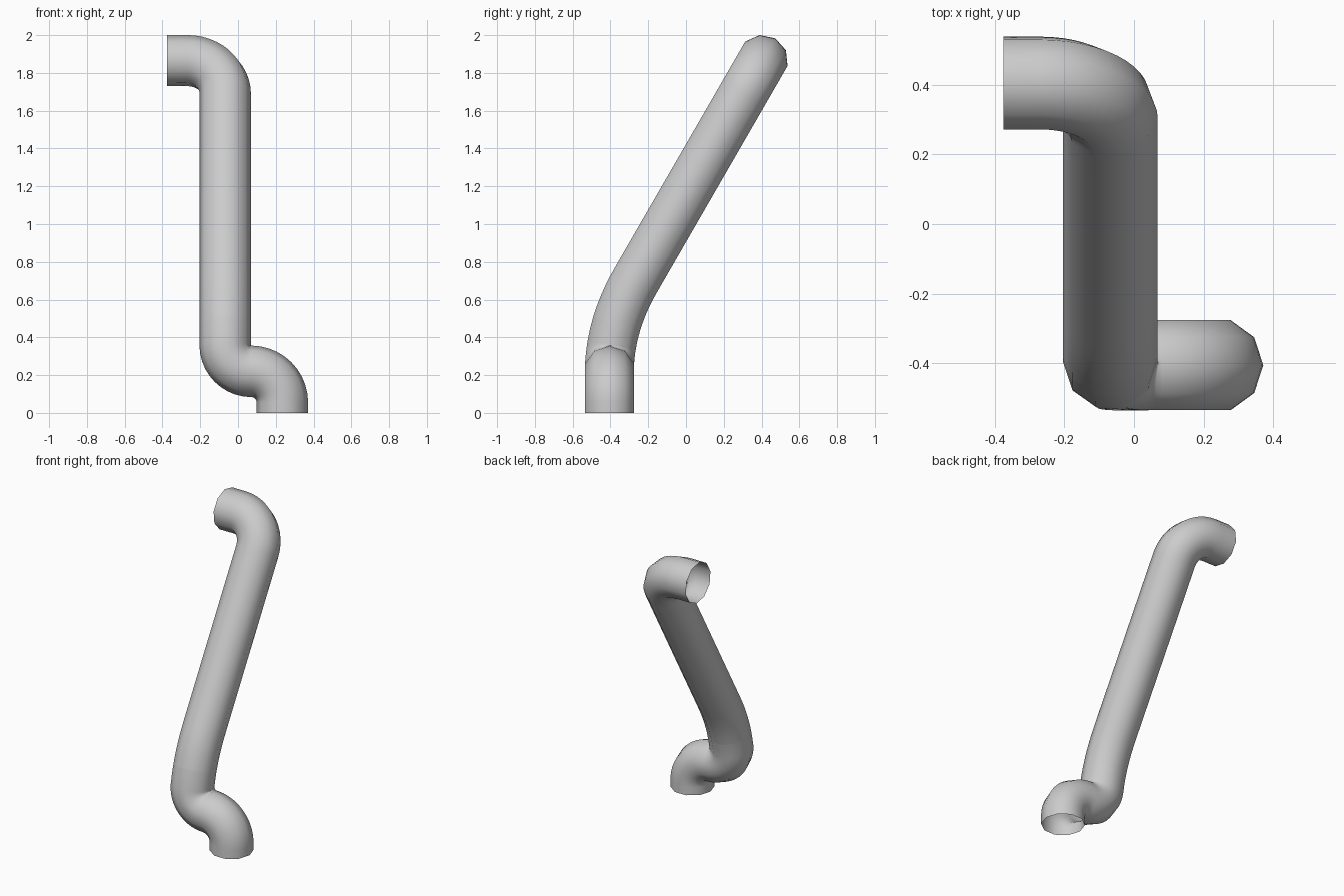
import bpy, bmesh
from math import sin, cos, pi, atan
from mathutils import Vector

if "Cube" in bpy.data.objects:
    bpy.data.objects.remove(bpy.data.objects["Cube"])

R, SIDES = 0.136, 10
BASE_Y, LEAN_Z, BLEND, SLOPE = -0.405, 0.22, 0.484, 0.577


def lean(z):
    """Side-view y position and slope of the pipe axis at height z."""
    u = max(0.0, z - LEAN_Z)
    a = SLOPE / (2 * BLEND)
    if u < BLEND:
        return BASE_Y + a * u * u, 2 * a * u
    return BASE_Y + a * BLEND ** 2 + SLOPE * (u - BLEND), SLOPE


def arc(cx, cz, rx, rz, a0, a1, n):
    return [(cx + rx * cos(a0 + (a1 - a0) * i / n),
             cz + rz * sin(a0 + (a1 - a0) * i / n)) for i in range(n + 1)]


# Front-view (x, z) axis of each pipe section; sections share their end rings
AX = -0.068
sections = [
    ("lower_bend", [(0.235, 0.0)] + arc(0.07, 0.055, 0.165, 0.165, 0, pi / 2, 10)
        + arc(0.070, 0.358, 0.138, 0.138, -pi / 2, -pi, 10)[1:] + [(AX, 0.415), (AX, 0.4725)]),
    ("lean_sleeve", [(AX, 0.4725 + 0.2825 * i / 6) for i in range(7)]),
    ("straight_pipe", [(AX, 0.755), (AX, 1.315)]),
    ("upper_sleeve", [(AX, 1.315), (AX, 1.57)]),
    ("top_bend", [(AX, 1.57)] + arc(-0.268, 1.692, 0.2, 0.173, 0, pi / 2, 12) + [(-0.375, 1.865)]),
]

# Sweep one ring frame along the whole axis
path, spans = [], []
for name, pts in sections:
    start = max(0, len(path) - 1)
    path += pts if not path else pts[1:]
    spans.append((name, start, len(path)))
centres = [Vector((x, lean(z)[0], z)) for x, z in path]
rings = []
for i, c in enumerate(centres):
    before = (c - centres[i - 1]).normalized() if i else Vector()
    after = (centres[i + 1] - c).normalized() if i < len(centres) - 1 else Vector()
    t = (before + after).normalized()
    tilt = atan(lean(c.z)[1])
    b = Vector((0, cos(tilt), -sin(tilt)))
    b = (b - t * b.dot(t)).normalized()
    n = b.cross(t)
    rings.append([c + R * (n * cos(2 * pi * k / SIDES) + b * sin(2 * pi * k / SIDES))
                  for k in range(SIDES)])

# Build each section as an open tube
for name, s, e in spans:
    bm = bmesh.new()
    loops = [[bm.verts.new(p) for p in ring] for ring in rings[s:e]]
    for lo, hi in zip(loops, loops[1:]):
        for k in range(SIDES):
            j = (k + 1) % SIDES
            bm.faces.new((lo[k], lo[j], hi[j], hi[k])).smooth = True
    mesh = bpy.data.meshes.new(name)
    bm.to_mesh(mesh)
    bm.free()
    bpy.context.collection.objects.link(bpy.data.objects.new(name, mesh))
